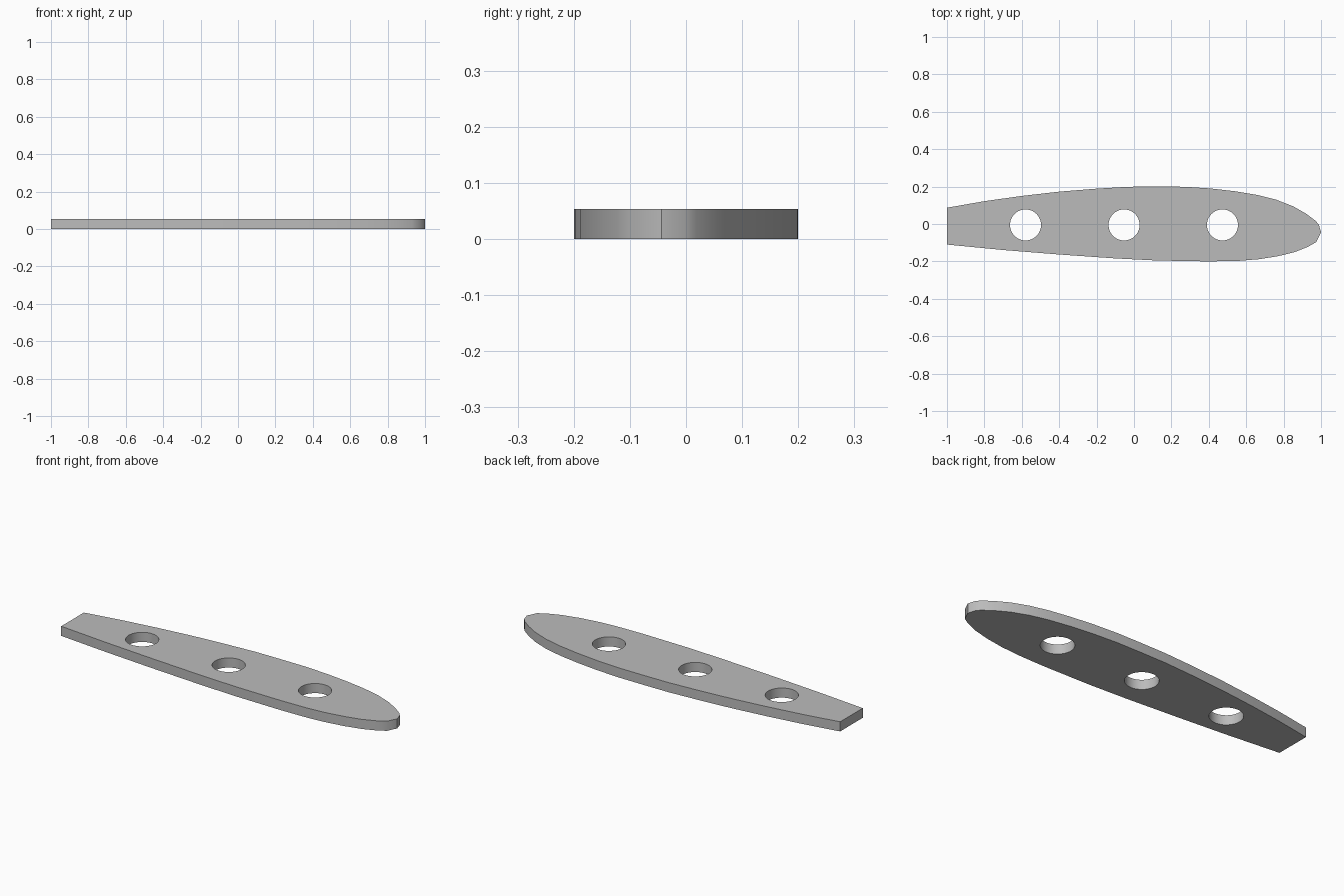
import bpy
import bmesh
import math

cube = bpy.data.objects.get("Cube")
if cube:
    bpy.data.objects.remove(cube, do_unlink=True)

THICKNESS = 0.053
HOLE_RADIUS = 0.083
HOLE_Y = -0.005
HOLE_CENTRES = (-0.58, -0.053, 0.473)

# Rib outline: upper edge from tail to nose, lower edge from nose to tail
UPPER = [(-1, .087), (-.8, .122), (-.6, .15), (-.4, .173), (-.2, .189), (-.03, .199),
         (.12, .2), (.27, .199), (.41, .19), (.54, .175), (.66, .155), (.76, .13),
         (.85, .095), (.92, .055), (.97, .018), (.988, -.003), (1, -.044)]
LOWER = [(.975, -.096), (.93, -.122), (.86, -.15), (.77, -.172), (.67, -.188),
         (.56, -.197), (.4, -.2), (.12, -.195), (-.1, -.184), (-.4, -.163),
         (-.7, -.139), (-1, -.11)]

grey = bpy.data.materials.new("plain grey")
grey.use_nodes = True
grey.diffuse_color = (0.5, 0.5, 0.5, 1)
grey.node_tree.nodes["Principled BSDF"].inputs["Base Color"].default_value = grey.diffuse_color


def prism(name, outline, bottom, top):
    """Extrude a flat outline upwards into a solid."""
    bm = bmesh.new()
    rings = [[bm.verts.new((x, y, z)) for x, y in outline] for z in (bottom, top)]
    for ring in rings:
        bm.faces.new(ring)
    count = len(outline)
    for i in range(count):
        j = (i + 1) % count
        bm.faces.new((rings[0][i], rings[0][j], rings[1][j], rings[1][i]))
    bmesh.ops.recalc_face_normals(bm, faces=bm.faces)
    mesh = bpy.data.meshes.new(name)
    bm.to_mesh(mesh)
    bm.free()
    mesh.materials.append(grey)
    obj = bpy.data.objects.new(name, mesh)
    bpy.context.collection.objects.link(obj)
    return obj


def circle(cx, cy, radius, sides=48):
    angles = [math.tau * i / sides for i in range(sides)]
    return [(cx + radius * math.cos(a), cy + radius * math.sin(a)) for a in angles]


# Flat rib plate
rib = prism("wing_rib", UPPER + LOWER, 0, THICKNESS)
bpy.context.view_layer.objects.active = rib
rib.select_set(True)

# Three round lightening holes
for cx in HOLE_CENTRES:
    cutter = prism("hole_cutter", circle(cx, HOLE_Y, HOLE_RADIUS), -0.1, THICKNESS + 0.1)
    cutter.hide_render = True
    cut = rib.modifiers.new("hole", 'BOOLEAN')
    cut.operation = 'DIFFERENCE'
    cut.solver = 'EXACT'
    cut.object = cutter
    bpy.ops.object.modifier_apply(modifier=cut.name)
    bpy.data.objects.remove(cutter, do_unlink=True)

# Smooth rim and holes, crisp plate edges
bpy.ops.object.shade_smooth_by_angle(angle=math.radians(35))
